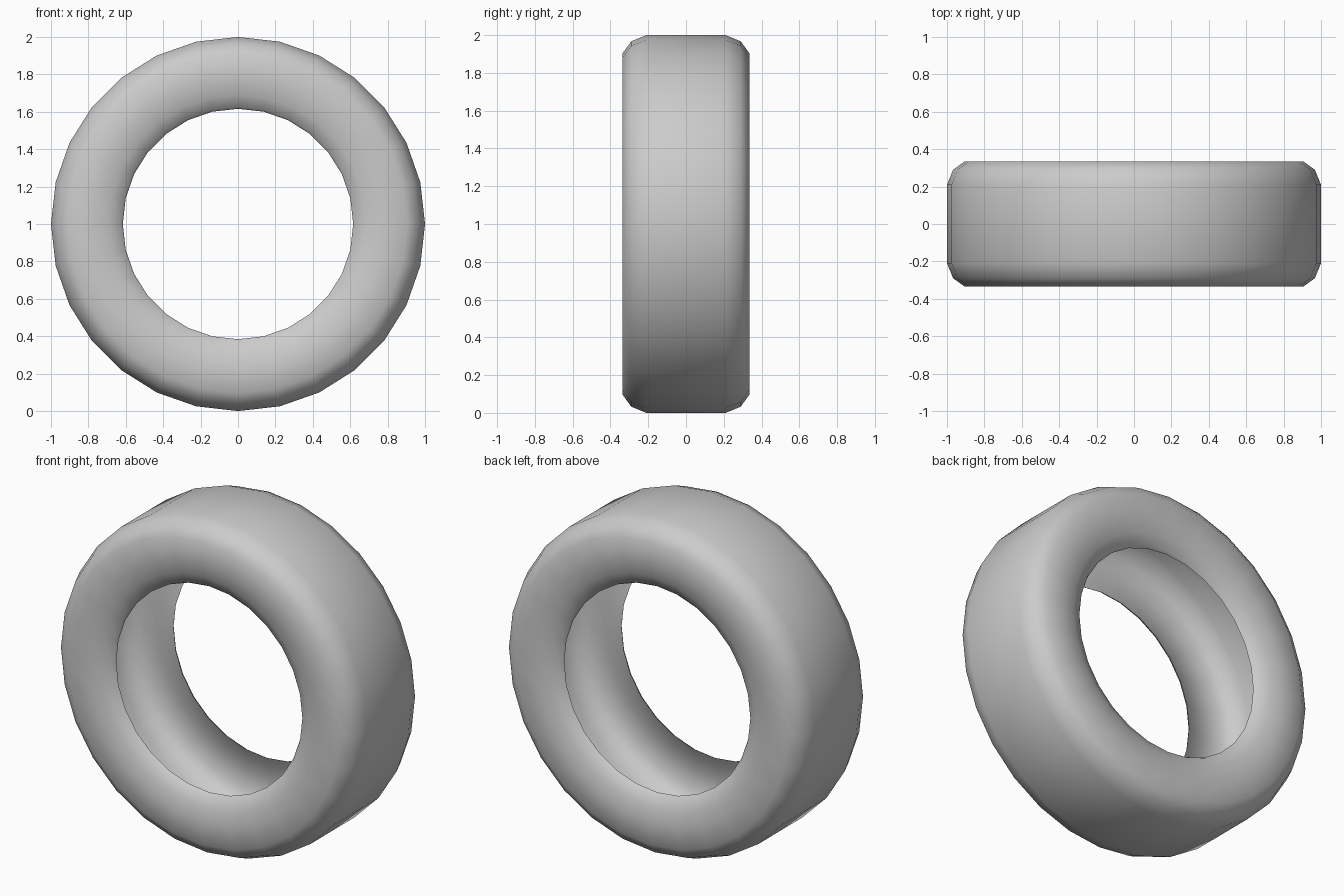
import bpy, bmesh, math

if "Cube" in bpy.data.objects:
    bpy.data.objects.remove(bpy.data.objects["Cube"])

SIDES = 28      # segments around the tyre
WALL = 0.015    # rubber thickness

# Half cross-section of the outer skin: (y, radius), tread centre to bead
half = [(0.21, 1.0), (0.29, 0.967), (0.335, 0.905),
        (0.335, 0.77), (0.318, 0.69), (0.285, 0.625)]
outer = [(-y, r) for y, r in reversed(half)] + half


# Inner skin: the outer profile pulled inwards, ending in a slightly narrower lip
def inset(y, r):
    if r < 0.65:
        return (y - math.copysign(WALL, y), r - 0.009)
    return (y - math.copysign(WALL, y), r - (WALL if r > 0.85 else 0.0))


inner = [inset(y, r) for y, r in reversed(outer)]
profile = outer + inner

# Revolve the closed hollow profile around the y axis
bm = bmesh.new()
rings = []
for i in range(SIDES):
    a = 2 * math.pi * i / SIDES
    rings.append([bm.verts.new((r * math.sin(a), y, 1 + r * math.cos(a)))
                  for y, r in profile])
n = len(profile)
for i in range(SIDES):
    a, b = rings[i], rings[(i + 1) % SIDES]
    for j in range(n):
        k = (j + 1) % n
        bm.faces.new((a[j], a[k], b[k], b[j]))
bmesh.ops.recalc_face_normals(bm, faces=bm.faces)

mesh = bpy.data.meshes.new("tyre")
bm.to_mesh(mesh)
bm.free()
tyre = bpy.data.objects.new("tyre", mesh)
bpy.context.collection.objects.link(tyre)

# Smooth rubber with a crisp bead edge
bpy.context.view_layer.objects.active = tyre
tyre.select_set(True)
bpy.ops.object.shade_smooth_by_angle(angle=math.radians(45))
